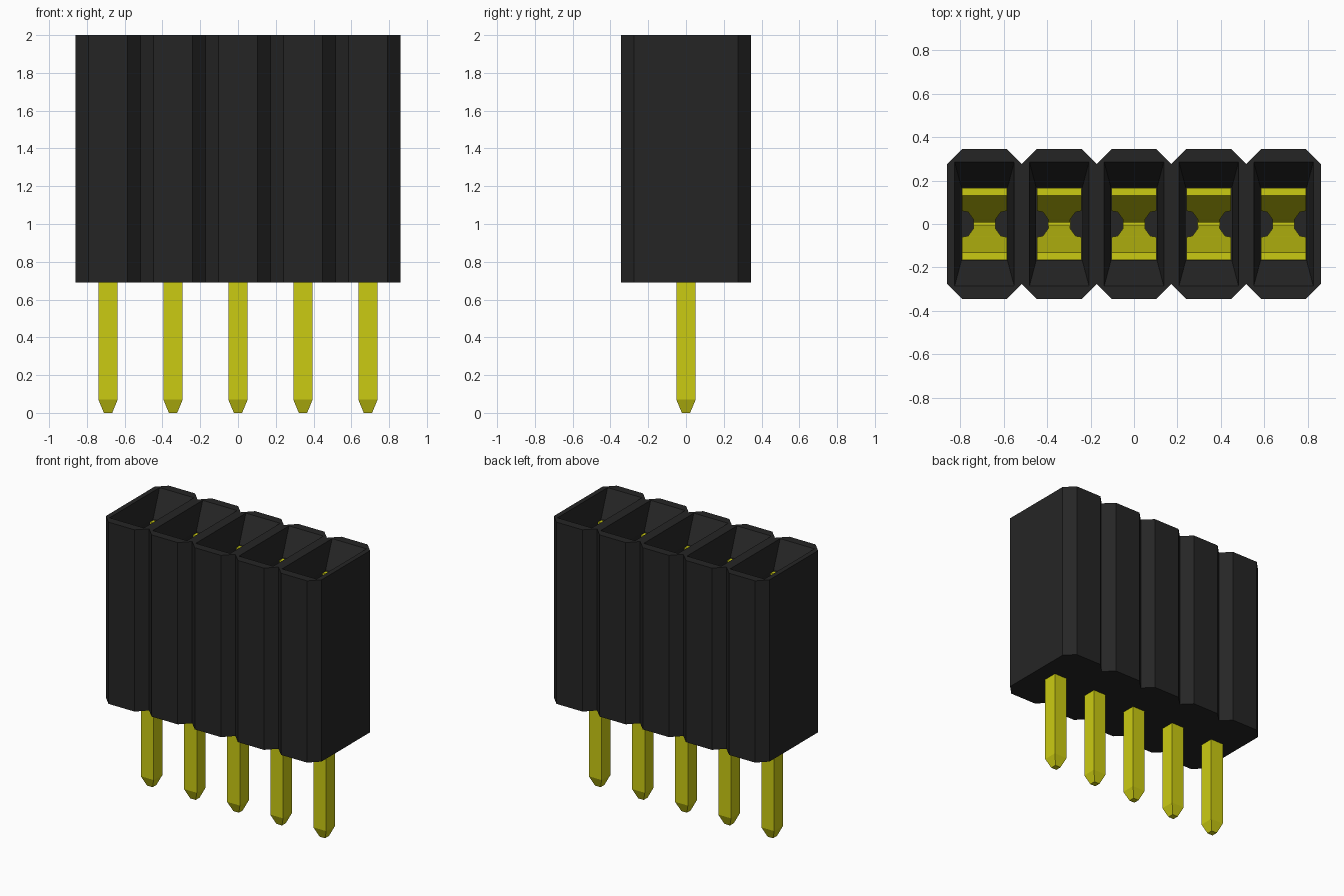
import bpy, bmesh

cube = bpy.data.objects.get("Cube")
if cube:
    bpy.data.objects.remove(cube, do_unlink=True)

PITCH = 0.344
COUNT = 5
HALF = PITCH / 2
DEPTH = 0.344      # half depth of the housing
CH = 0.068         # corner chamfer
Z_BOTTOM, Z_TOP = 0.69, 2.0
Z_THROAT, Z_FLOOR = 1.83, 1.0
centres = [(i - (COUNT - 1) / 2) * PITCH for i in range(COUNT)]


def material(name, rgb):
    m = bpy.data.materials.new(name)
    m.use_nodes = True
    m.diffuse_color = (*rgb, 1)
    m.node_tree.nodes["Principled BSDF"].inputs["Base Color"].default_value = (*rgb, 1)
    return m


black = material("black plastic", (0.0185, 0.0185, 0.0185))
yellow = material("yellow metal", (0.60, 0.60, 0.006))


def finish(bm, name, mat):
    bmesh.ops.remove_doubles(bm, verts=bm.verts, dist=1e-4)
    bmesh.ops.recalc_face_normals(bm, faces=bm.faces)
    me = bpy.data.meshes.new(name)
    bm.to_mesh(me)
    bm.free()
    me.materials.append(mat)
    ob = bpy.data.objects.new(name, me)
    bpy.context.collection.objects.link(ob)
    return ob


def ring(bm, points, z):
    return [bm.verts.new((x, y, z)) for x, y in points]


def rectangle(cx, hx, hy):
    return [(cx - hx, -hy), (cx + hx, -hy), (cx + hx, hy), (cx - hx, hy)]


def bridge(bm, a, b, skip=()):
    n = len(a)
    for i in range(n):
        if i not in skip:
            j = (i + 1) % n
            bm.faces.new((a[i], a[j], b[j], b[i]))


# Housing: a row of chamfered cells, each with a funnel and a socket
bm = bmesh.new()
for k, cx in enumerate(centres):
    x, y = HALF, DEPTH
    octagon = [(cx + px, py) for px, py in (
        (-x, -y + CH), (-x + CH, -y), (x - CH, -y), (x, -y + CH),
        (x, y - CH), (x - CH, y), (-x + CH, y), (-x, y - CH))]
    low = ring(bm, octagon, Z_BOTTOM)
    top = ring(bm, octagon, Z_TOP)
    # Walls shared by neighbouring cells are left open
    skip = ([3] if k < COUNT - 1 else []) + ([7] if k > 0 else [])
    bridge(bm, low, top, skip)
    bm.faces.new(low)
    # Rim from the octagon to the rectangular mouth
    mouth = ring(bm, rectangle(cx, 0.137, 0.285), Z_TOP)
    for i in range(4):
        a, b, c = top[2 * i], top[2 * i + 1], top[(2 * i + 2) % 8]
        bm.faces.new((a, b, mouth[i]))
        bm.faces.new((b, c, mouth[(i + 1) % 4], mouth[i]))
    # Funnel, socket walls and floor
    throat = ring(bm, rectangle(cx, 0.106, 0.168), Z_THROAT)
    floor = ring(bm, rectangle(cx, 0.106, 0.168), Z_FLOOR)
    bridge(bm, mouth, throat)
    bridge(bm, throat, floor)
    bm.faces.new(floor)
finish(bm, "housing", black)

# Spring leaf path: y of the inner face, z, half width
LEAF = [(0.130, 1.82, 0.103), (0.060, 1.50, 0.103), (0.055, 1.48, 0.075),
        (0.020, 1.32, 0.050), (0.008, 1.26, 0.050), (0.020, 1.18, 0.050),
        (0.050, 1.00, 0.050)]

for k, cx in enumerate(centres, 1):
    # Pin with a tapered tip
    bm = bmesh.new()
    rings = [ring(bm, rectangle(cx, h, h), z)
             for h, z in ((0.022, 0.0), (0.051, 0.07), (0.051, 1.02))]
    for a, b in zip(rings, rings[1:]):
        bridge(bm, a, b)
    bm.faces.new(rings[0])
    bm.faces.new(rings[-1])
    finish(bm, f"pin_{k}", yellow)

    # Pair of spring leaves, mirrored front to back
    for side, label in ((-1, "front"), (1, "back")):
        bm = bmesh.new()
        rings = [ring(bm, [(cx - w, side * y), (cx + w, side * y),
                           (cx + w, side * (y + 0.035)), (cx - w, side * (y + 0.035))], z)
                 for y, z, w in LEAF]
        for a, b in zip(rings, rings[1:]):
            bridge(bm, a, b)
        bm.faces.new(rings[0])
        bm.faces.new(rings[-1])
        finish(bm, f"{label}_spring_leaf_{k}", yellow)
